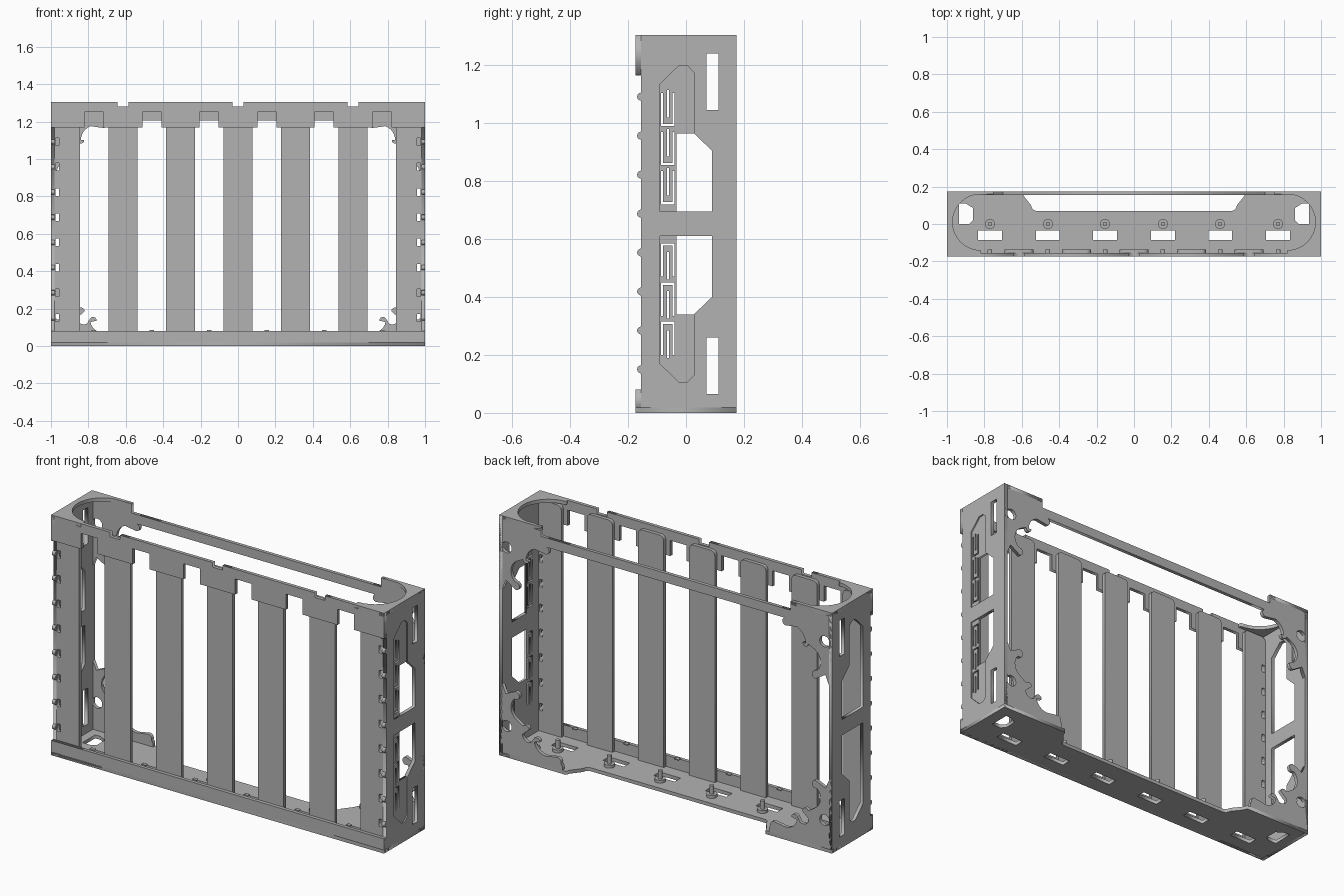
import bpy, math
from mathutils import Matrix

if "Cube" in bpy.data.objects:
    bpy.data.objects.remove(bpy.data.objects["Cube"], do_unlink=True)

grey = bpy.data.materials.new("plain grey")
grey.use_nodes = True
COLOR = (0.45, 0.45, 0.45, 1)
grey.diffuse_color = COLOR
grey.node_tree.nodes["Principled BSDF"].inputs["Base Color"].default_value = COLOR

H, T = 1.305, 0.019          # overall height, sheet thickness
FRONT, BACK = -0.175, 0.175
# local (u, v, depth) -> world, for sheets facing each axis
AXES = {"x": Matrix(((0, 0, 1, 0), (1, 0, 0, 0), (0, 1, 0, 0), (0, 0, 0, 1))),
        "y": Matrix(((1, 0, 0, 0), (0, 0, 1, 0), (0, 1, 0, 0), (0, 0, 0, 1))),
        "z": Matrix.Identity(4)}


def sheet(name, loops, axis, start, thick=T):
    """Cut sheet: first loop is the outline, the others are holes."""
    cu = bpy.data.curves.new(name, "CURVE")
    cu.dimensions, cu.fill_mode, cu.extrude = "2D", "BOTH", thick / 2
    for pts in loops:
        sp = cu.splines.new("POLY")
        sp.points.add(len(pts) - 1)
        for p, (u, v) in zip(sp.points, pts):
            p.co = (u, v, 0, 1)
        sp.use_cyclic_u = True
    tmp = bpy.data.objects.new(name + "_outline", cu)
    bpy.context.collection.objects.link(tmp)
    bpy.context.view_layer.update()
    me = bpy.data.meshes.new_from_object(tmp.evaluated_get(bpy.context.evaluated_depsgraph_get()))
    bpy.data.objects.remove(tmp, do_unlink=True)
    me.transform(AXES[axis] @ Matrix.Translation((0, 0, start + thick / 2)))
    if axis == "y":
        me.flip_normals()
    me.materials.clear()
    me.materials.append(grey)
    me.name = name
    ob = bpy.data.objects.new(name, me)
    bpy.context.collection.objects.link(ob)
    return ob


def rect(u0, u1, v0, v1):
    return [(u0, v0), (u1, v0), (u1, v1), (u0, v1)]


def arc(cu, cv, r, a0, a1, n=10):
    return [(cu + r * math.cos(math.radians(a0 + (a1 - a0) * i / n)),
             cv + r * math.sin(math.radians(a0 + (a1 - a0) * i / n))) for i in range(n + 1)]


def circle(cu, cv, r, n=16):
    return arc(cu, cv, r, 0, 360, n)[:-1]


def flip_u(pts, s):
    return [(s * u, v) for u, v in pts]


def flip_v(pts):
    return [(u, H - v) for u, v in pts]


BAYS = [s * x for x in (0.155, 0.46, 0.77) for s in (-1, 1)]
BAYS.sort()

# Bottom sheet with a recessed back edge, slots and corner openings
edge = [(1, FRONT), (1, BACK), (0.6, BACK), (0.59, 0.15)] + arc(0.52, 0.1, 0.03, 0, -90, 5)
base = edge + flip_u(edge, -1)[::-1]
holes = [rect(x - 0.063, x + 0.063, -0.085, -0.034) for x in BAYS]
corner = [(0.86, 0.02), (0.88, 0), (0.935, 0), (0.935, 0.11), (0.9, 0.11), (0.86, 0.085)]
holes += [flip_u(corner, s) for s in (1, -1)]
sheet("bottom_sheet", [base] + holes, "z", 0)

# Studs on the bottom sheet
for x in BAYS:
    sheet("stud_washer", [circle(x, 0, 0.027, 20)], "z", T, 0.016)
    sheet("stud", [circle(x, 0, 0.012, 12)], "z", T, 0.06)

# Front lip and its small tabs
sheet("front_lip", [rect(-1, 1, 0, 0.08)], "y", FRONT)
for x in BAYS:
    sheet("lip_tab", [rect(x - 0.012, x + 0.012, 0.08, 0.086)], "y", FRONT + T)

# Notched front top band
band = [(-1, 1.167)]
for x in BAYS:
    band += [(x - 0.05, 1.167), (x - 0.05, 1.252), (x + 0.05, 1.252), (x + 0.05, 1.167)]
band += [(1, 1.167), (1, H)]
for x in (0.615, 0, -0.615):
    band += [(x + 0.03, H), (x + 0.03, 1.28), (x - 0.03, 1.28), (x - 0.03, H)]
sheet("front_top_band", [band + [(-1, H)]], "y", FRONT)


# Vertical slats with rounded tops; the outer pair is slotted
def slat(x, w):
    r, top = 0.025, 1.275
    return ([(x - w, T), (x + w, T)] + arc(x + w - r, top - r, r, 0, 90, 5)
            + arc(x - w + r, top - r, r, 90, 180, 5))


TABS = [0.15 + 0.1345 * i for i in range(8)]
for x in (-0.615, -0.307, 0, 0.307, 0.615):
    sheet("slat", [slat(x, 0.077)], "y", FRONT + T)
for s in (-1, 1):
    slots = [flip_u(rect(0.957, 0.977, z - 0.02, z + 0.02), s) for z in TABS]
    sheet("outer_slat", [slat(s * 0.913, 0.068)] + slots, "y", FRONT + T)

# Side panels with windows and locating bumps
window = [(-0.09, 0.61), (0.09, 0.61), (0.09, 0.40), (0.027, 0.34), (0.027, 0.13),
          (0.005, 0.107), (-0.025, 0.107), (-0.09, 0.17)]
slot = rect(0.07, 0.113, 0.065, 0.26)
outline = [(FRONT, 0), (BACK, 0), (BACK, H), (FRONT, H), (FRONT, 1.165),
           (-0.155, 1.165), (-0.155, 0.08), (FRONT, 0.08)]
for s, start in ((1, 1 - T), (-1, -1)):
    sheet("side_panel", [outline, window, flip_v(window), slot, flip_v(slot)], "x", start)
    for z in TABS:
        sheet("side_bump", [arc(-0.155, z, 0.014, 90, 270, 6)], "x", start)

# Slitted grille behind each window of the one side
grille = [(-0.095, 0.615), (-0.033, 0.615), (-0.033, 0.34), (0.03, 0.34), (0.03, 0.12),
          (0.005, 0.1), (-0.03, 0.1), (-0.095, 0.165)]
slits = []
for i in range(3):
    z0 = 0.2 + 0.135 * i
    z1 = z0 + 0.115
    slits.append([(-0.086, z0), (-0.079, z0), (-0.079, z1 - 0.008), (-0.046, z1 - 0.008),
                  (-0.046, z0), (-0.039, z0), (-0.039, z1), (-0.086, z1)])
    slits.append(rect(-0.066, -0.059, z0 - 0.01, z1 - 0.03))
for flip in (False, True):
    loops = [grille] + slits
    if flip:
        loops = [flip_v(p) for p in loops]
    sheet("side_grille", loops, "x", 1 - T, 0.012)

# Top corner braces with a rounded inner edge
for s in (-1, 1):
    brace = ([(1, FRONT), (1, BACK), (0.75, BACK), (0.75, 0.16)]
             + arc(0.82, 0.01, 0.15, 90, -90, 16) + [(0.82, FRONT + T), (0.82, FRONT)])
    sheet("top_corner_brace", [flip_u(brace, s)], "z", H - T)

# Scrolled back brackets in all four corners
for s in (-1, 1):
    top = ([(1, H), (0.75, H), (0.75, 1.255), (0.7, 1.255), (0.7, 1.205)]
           + arc(0.72, 1.185, 0.02, 60, 270, 6) + arc(0.76, 1.1, 0.08, 70, 0, 8)
           + arc(0.84, 1.1, 0.018, 180, 360, 6) + arc(0.86, 1.02, 0.07, 60, -45, 8)
           + arc(0.9, 0.945, 0.022, 90, 270, 6) + [(0.96, 0.96), (0.985, 0.9), (1, 0.9)])
    hole = circle(0.955, 1.14, 0.03)
    sheet("upper_back_bracket", [flip_u(top, s), flip_u(hole, s)], "y", BACK - T)
    low = ([(1, 0), (0.62, 0), (0.62, 0.04)] + arc(0.65, 0.06, 0.022, 200, 60, 6)
           + arc(0.72, 0.14, 0.07, -110, -10, 8) + arc(0.775, 0.135, 0.02, 180, 20, 6)
           + arc(0.825, 0.15, 0.035, -120, 0, 6) + arc(0.84, 0.185, 0.02, 180, 30, 6)
           + arc(0.86, 0.28, 0.07, -60, 45, 8) + arc(0.9, 0.35, 0.022, 270, 90, 6)
           + [(0.96, 0.345), (0.985, 0.4), (1, 0.4)])
    hole = circle(0.955, 0.17, 0.03)
    sheet("lower_back_bracket", [flip_u(low, s), flip_u(hole, s)], "y", BACK - T)

# Back rail
sheet("back_rail", [rect(-0.71, 0.71, 1.205, 1.255)], "y", BACK - T)
